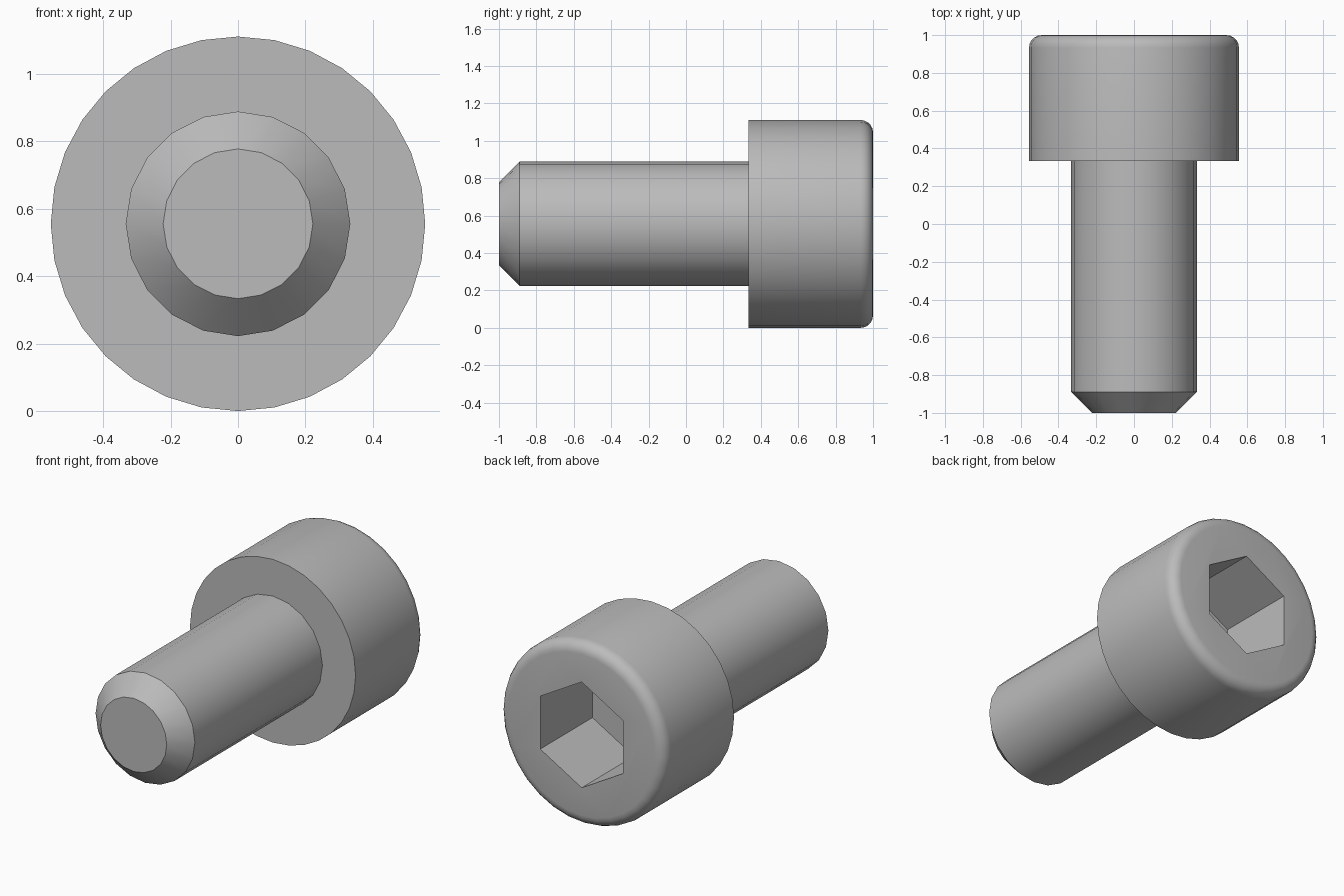
import bpy
import bmesh
from math import sin, cos, pi, radians
from mathutils import Matrix

if "Cube" in bpy.data.objects:
    bpy.data.objects.remove(bpy.data.objects["Cube"], do_unlink=True)

HEAD_R = 0.5556
SHANK_R = 0.3333
TIP_R = 0.2222
SEAT_Y = 0.3333
FILLET = 0.0667
SOCKET_R = 0.3208
SOCKET_DEPTH = 0.5

steel = bpy.data.materials.new("steel grey")
steel.use_nodes = True
steel.diffuse_color = (0.5, 0.5, 0.5, 1)
steel.node_tree.nodes["Principled BSDF"].inputs["Base Color"].default_value = (0.5, 0.5, 0.5, 1)


def revolve(name, profile, sides):
    """Closed solid turned around the y axis from (radius, y) points."""
    bm = bmesh.new()
    rings = []
    for r, y in profile:
        angles = [2 * pi * i / sides for i in range(sides)]
        rings.append([bm.verts.new((r * sin(a), y, HEAD_R + r * cos(a))) for a in angles])
    for low, high in zip(rings, rings[1:]):
        for i in range(sides):
            j = (i + 1) % sides
            bm.faces.new((low[i], low[j], high[j], high[i]))
    bm.faces.new(rings[0])
    bm.faces.new(rings[-1])
    bmesh.ops.recalc_face_normals(bm, faces=bm.faces)
    mesh = bpy.data.meshes.new(name)
    bm.to_mesh(mesh)
    bm.free()
    obj = bpy.data.objects.new(name, mesh)
    bpy.context.collection.objects.link(obj)
    mesh.materials.append(steel)
    return obj


def activate(obj):
    bpy.ops.object.select_all(action='DESELECT')
    obj.select_set(True)
    bpy.context.view_layer.objects.active = obj


# Head with a rounded outer rim
steps = 5
rim = [(HEAD_R - FILLET + FILLET * cos(pi / 2 * i / steps),
        1 - FILLET + FILLET * sin(pi / 2 * i / steps)) for i in range(steps + 1)]
head = revolve("head", [(HEAD_R, SEAT_Y)] + rim, 32)

# Hexagonal key socket, points up and down
cutter = revolve("socket_cutter", [(SOCKET_R, 1 - SOCKET_DEPTH), (SOCKET_R, 1.2)], 6)
cutter.hide_render = True
cut = head.modifiers.new("socket", 'BOOLEAN')
cut.operation = 'DIFFERENCE'
cut.solver = 'EXACT'
cut.object = cutter
activate(head)
bpy.ops.object.modifier_apply(modifier=cut.name)
bpy.data.objects.remove(cutter, do_unlink=True)

# Shank with a chamfered tip
shank = revolve("shank", [(TIP_R, -1), (SHANK_R, -0.8889), (SHANK_R, SEAT_Y + 0.01)], 20)

for part in (head, shank):
    activate(part)
    bpy.ops.object.shade_smooth_by_angle(angle=radians(30))
